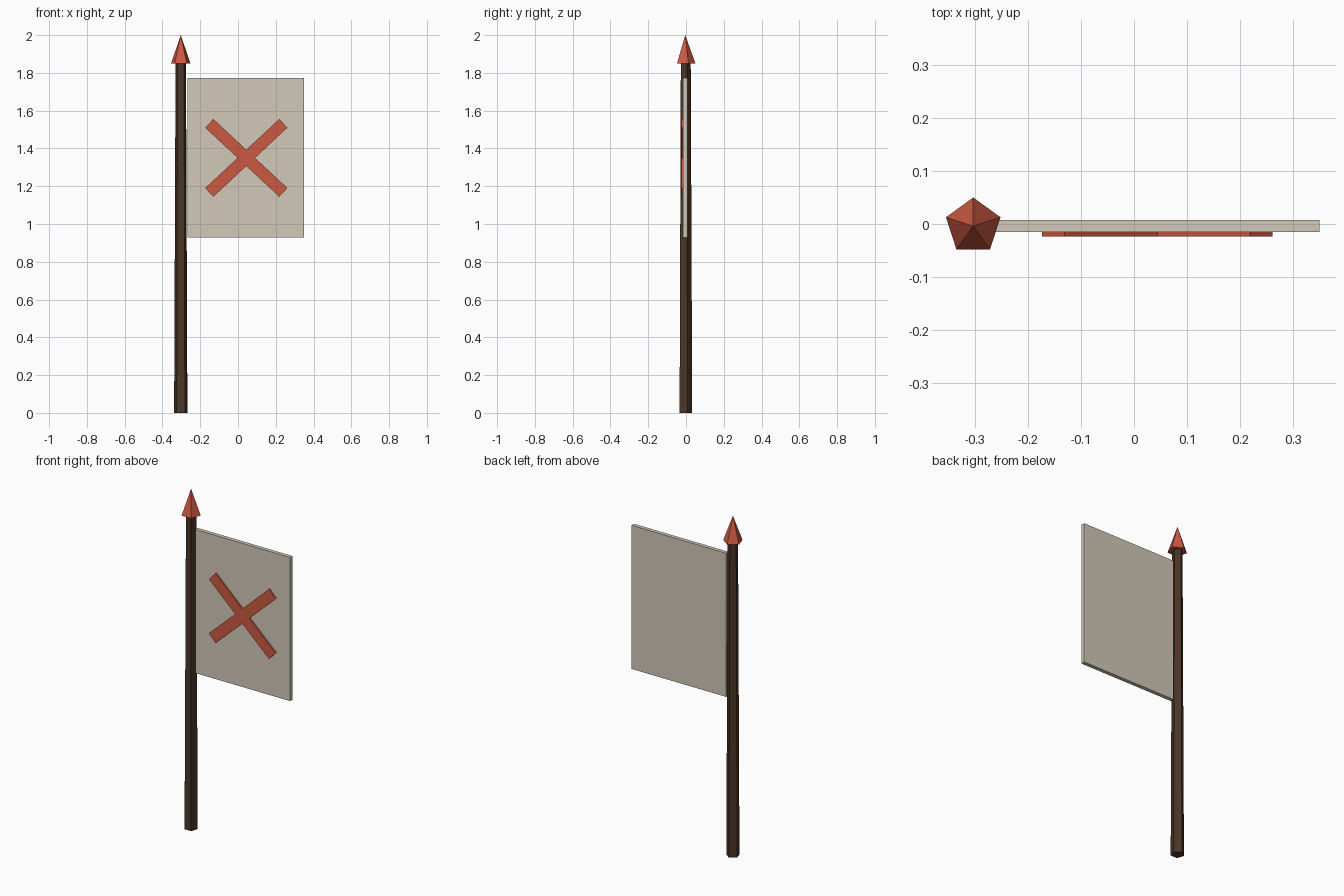
import bpy, bmesh
from math import sin, cos, pi, radians
from mathutils import Vector

if "Cube" in bpy.data.objects:
    bpy.data.objects.remove(bpy.data.objects["Cube"])

POLE_X, POLE_Y = -0.303, -0.004


def material(name, rgb):
    m = bpy.data.materials.new(name)
    m.diffuse_color = (*rgb, 1)
    m.use_nodes = True
    m.node_tree.nodes["Principled BSDF"].inputs["Base Color"].default_value = m.diffuse_color
    return m


wood = material("dark_wood", (0.069, 0.036, 0.02))
red = material("red_paint", (0.6, 0.1, 0.055))
cloth = material("cloth", (0.65, 0.58, 0.48))


def finish(bm, name, mat):
    bmesh.ops.recalc_face_normals(bm, faces=bm.faces)
    mesh = bpy.data.meshes.new(name)
    bm.to_mesh(mesh)
    bm.free()
    mesh.materials.append(mat)
    ob = bpy.data.objects.new(name, mesh)
    bpy.context.collection.objects.link(ob)
    return ob


def pentagon_shaft(name, r0, r1, z0, z1, mat):
    """Five-sided cone or frustum with a corner towards +y."""
    bm = bmesh.new()
    bmesh.ops.create_cone(bm, cap_ends=True, segments=5, radius1=r0,
                          radius2=r1, depth=z1 - z0)
    bmesh.ops.remove_doubles(bm, verts=bm.verts, dist=1e-5)
    # turn so that one corner points to the back
    back = max((v.co for v in bm.verts if v.co.z < 0), key=lambda c: c.y)
    turn = Vector((back.x, back.y)).angle_signed(Vector((0, 1)))
    for v in bm.verts:
        x, y = v.co.x, v.co.y
        v.co.x = x * cos(turn) + y * sin(turn) + POLE_X
        v.co.y = -x * sin(turn) + y * cos(turn) + POLE_Y
        v.co.z += (z0 + z1) / 2
    return finish(bm, name, mat)


def slab(name, outline, y0, y1, mat):
    """Extrude an x-z outline from y0 to y1."""
    bm = bmesh.new()
    face = bm.faces.new([bm.verts.new((x, y0, z)) for x, z in outline])
    ext = bmesh.ops.extrude_face_region(bm, geom=[face])["geom"]
    bmesh.ops.translate(bm, vec=(0, y1 - y0, 0),
                        verts=[g for g in ext if isinstance(g, bmesh.types.BMVert)])
    return finish(bm, name, mat)


# Pole and pointed finial
pentagon_shaft("pole", 0.037, 0.029, 0, 1.855, wood)
pentagon_shaft("finial", 0.054, 0, 1.85, 2.0, red)

# Flag panel
slab("flag", [(-0.267, 0.928), (0.35, 0.928), (0.35, 1.774), (-0.267, 1.774)],
     -0.015, 0.008, cloth)

# Cross emblem: two crossing bars as a single outline
a, half_len, half_w = radians(43), 0.268, 0.0315
cx, cz = 0.044, 1.35
outline = []
for i, ang in enumerate((a, pi - a, pi + a, -a)):
    d = Vector((cos(ang), sin(ang)))
    n = Vector((-d.y, d.x))
    outline += [d * half_len - n * half_w, d * half_len + n * half_w]
    # notch between this arm and the next
    sign = 1 if i < 2 else -1
    outline.append(Vector((0, sign * half_w / cos(a))) if i % 2 == 0
                   else Vector((-sign * half_w / sin(a), 0)))
slab("cross", [(p.x + cx, p.y + cz) for p in outline], -0.024, -0.014, red)
